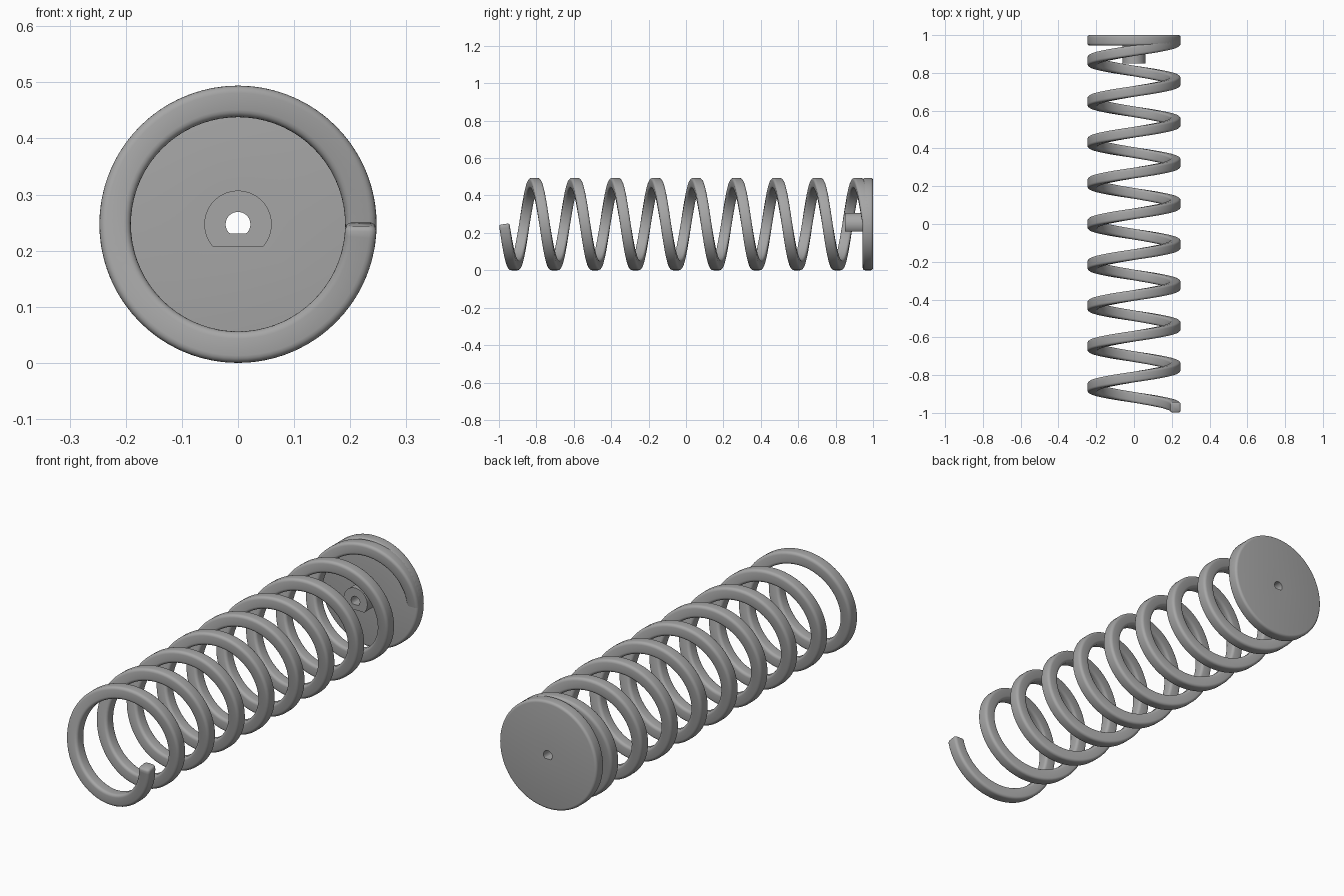
import bpy
import bmesh
from math import pi, sin, cos, radians
from mathutils import Vector

cube = bpy.data.objects.get("Cube")
if cube:
    bpy.data.objects.remove(cube, do_unlink=True)

RADIUS = 0.247          # outer radius, also the height of the axis
HALF_WIRE = 0.028
COIL_RADIUS = RADIUS - HALF_WIRE
TURNS = 9
STEPS = 72              # sections per turn
PITCH = 0.216

steel = bpy.data.materials.new("steel_grey")
steel.use_nodes = True
steel.diffuse_color = (0.38, 0.38, 0.38, 1)
steel.node_tree.nodes["Principled BSDF"].inputs["Base Color"].default_value = steel.diffuse_color


def loft(name, rings, closed):
    """Skin a list of equal rings; either cap the ends or join them."""
    bm = bmesh.new()
    loops = [[bm.verts.new(p) for p in ring] for ring in rings]
    pairs = list(zip(loops, loops[1:]))
    if closed:
        pairs.append((loops[-1], loops[0]))
    else:
        bm.faces.new(loops[0])
        bm.faces.new(loops[-1])
    for a, b in pairs:
        for i in range(len(a)):
            j = (i + 1) % len(a)
            bm.faces.new((a[i], a[j], b[j], b[i]))
    bmesh.ops.recalc_face_normals(bm, faces=bm.faces)
    mesh = bpy.data.meshes.new(name)
    bm.to_mesh(mesh)
    bm.free()
    mesh.materials.append(steel)
    obj = bpy.data.objects.new(name, mesh)
    bpy.context.collection.objects.link(obj)
    bpy.ops.object.select_all(action='DESELECT')
    obj.select_set(True)
    bpy.context.view_layer.objects.active = obj
    bpy.ops.object.shade_smooth_by_angle(angle=radians(35))
    return obj


def rounded_square(half, fillet, arc=4):
    points = []
    for corner in range(4):
        mid = pi / 4 + corner * pi / 2
        cx = (half - fillet) * (1 if cos(mid) > 0 else -1)
        cy = (half - fillet) * (1 if sin(mid) > 0 else -1)
        for k in range(arc + 1):
            a = corner * pi / 2 + k / arc * pi / 2
            points.append((cx + fillet * cos(a), cy + fillet * sin(a)))
    return points


def coil_section(turn, scale=1.0):
    """Wire outline set square to the helix at a given turn."""
    a = -2 * pi * turn
    out = Vector((cos(a), 0, sin(a)))
    along = Vector((2 * pi * COIL_RADIUS * sin(a), PITCH,
                    -2 * pi * COIL_RADIUS * cos(a))).normalized()
    side = out.cross(along)
    centre = out * COIL_RADIUS + Vector((0, PITCH * (turn - TURNS / 2), RADIUS))
    return [centre + (out * u + side * v) * scale for u, v in wire]


# Coil spring with a softened free end
wire = rounded_square(HALF_WIRE, 0.013)
sections = [coil_section(0, 0.75), coil_section(0.002, 0.9), coil_section(0.006)]
sections += [coil_section(i / STEPS) for i in range(1, TURNS * STEPS + 1)]
loft("coil_spring", sections, closed=False)


def d_ring(radius, y, flat=None, count=96):
    """Circle around the axis, cut flat below if asked."""
    ring = []
    for i in range(count):
        a = 2 * pi * i / count
        r = radius
        if flat and r * sin(a) < -flat:
            r = -flat / sin(a)
        ring.append((r * cos(a), y, RADIUS + r * sin(a)))
    return ring


# End plate with a D-shaped boss and a D-shaped through hole
FRONT, BACK, BOSS, FILLET = 0.945, 1.0, 0.85, 0.012
rings = [d_ring(0.022, BOSS, 0.016), d_ring(0.06, BOSS, 0.04), d_ring(0.06, FRONT, 0.04)]
for edge, start in ((FRONT + FILLET, -pi / 2), (BACK - FILLET, 0)):
    for k in range(5):
        a = start + k * pi / 8
        rings.append(d_ring(RADIUS - FILLET + FILLET * cos(a), edge + FILLET * sin(a)))
rings.append(d_ring(0.022, BACK, 0.016))
loft("end_plate", rings, closed=True)
